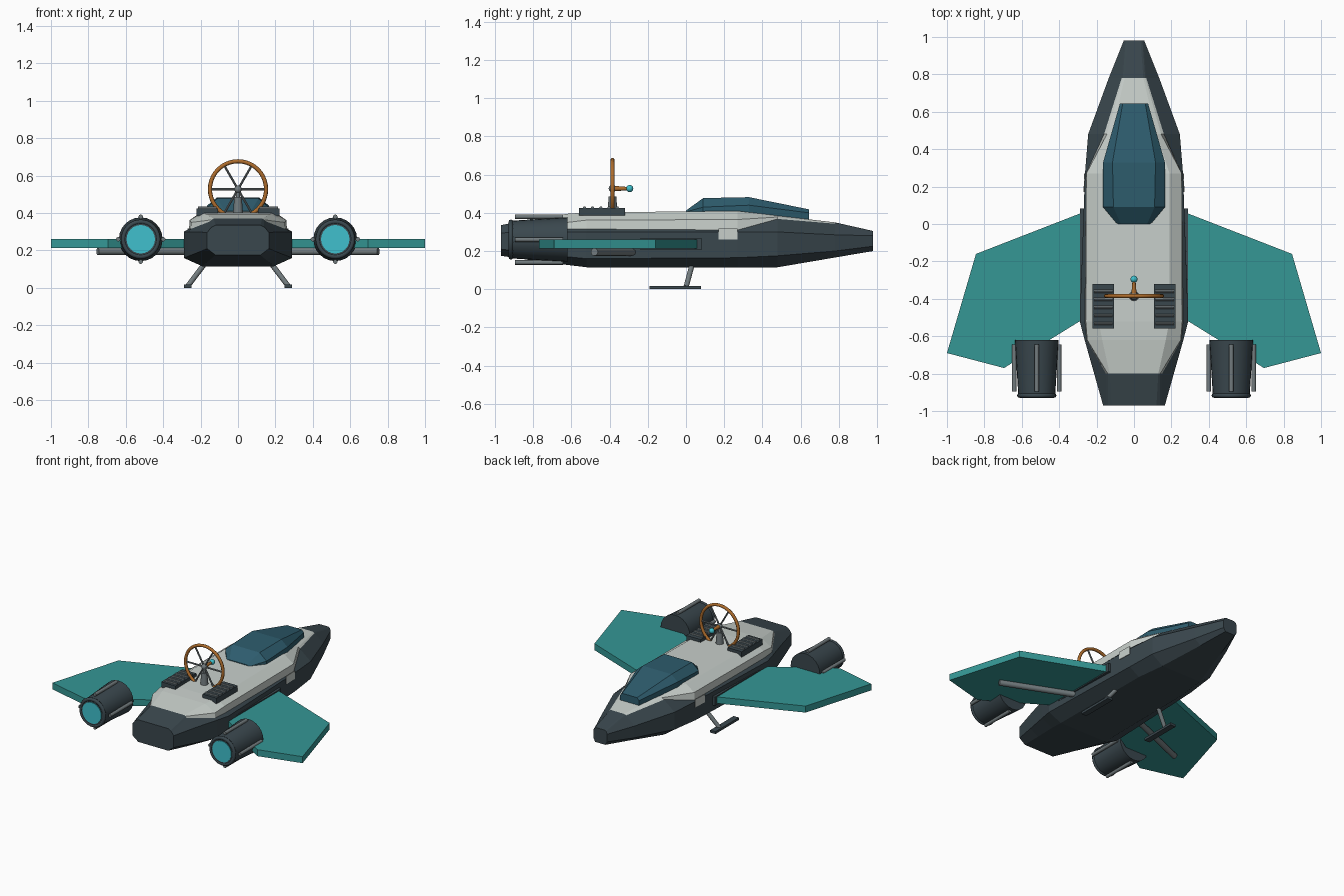
import bpy, bmesh, math
from mathutils import Vector

if "Cube" in bpy.data.objects:
    bpy.data.objects.remove(bpy.data.objects["Cube"])


def material(name, r, g, b):
    m = bpy.data.materials.new(name)
    m.diffuse_color = (r, g, b, 1)
    m.use_nodes = True
    m.node_tree.nodes["Principled BSDF"].inputs["Base Color"].default_value = m.diffuse_color
    return m


DARK = material("dark_slate", .042, .063, .075)
WHITE = material("pale_grey", .58, .63, .60)
GLASS = material("deep_blue", .027, .108, .155)
TEAL = material("teal", .035, .31, .30)
CYAN = material("cyan", .05, .53, .61)
BROWN = material("amber_brown", .42, .15, .025)
GREY = material("steel_grey", .17, .20, .21)


def finish(name, bm, mats, smooth=False):
    bmesh.ops.recalc_face_normals(bm, faces=bm.faces[:])
    me = bpy.data.meshes.new(name)
    bm.to_mesh(me)
    bm.free()
    ob = bpy.data.objects.new(name, me)
    bpy.context.collection.objects.link(ob)
    for m in mats:
        me.materials.append(m)
    if smooth:
        bpy.context.view_layer.objects.active = ob
        ob.select_set(True)
        bpy.ops.object.shade_smooth_by_angle(angle=math.radians(40))
        ob.select_set(False)
    return ob


def loft(name, sections, mats, rule=None):
    """Skin half sections (y, [(x, z) from top to bottom]) mirrored in x."""
    bm = bmesh.new()
    rings = []
    for y, half in sections:
        pts = half + [(-x, z) for x, z in reversed(half)]
        rings.append([bm.verts.new((x, y, z)) for x, z in pts])
    n = len(rings[0])
    for s, (a, b) in enumerate(zip(rings, rings[1:])):
        for i in range(n):
            j = (i + 1) % n
            f = bm.faces.new((a[i], a[j], b[j], b[i]))
            if rule:
                f.material_index = rule(s, i, n)
    bm.faces.new(rings[0])
    bm.faces.new(rings[-1])
    return finish(name, bm, mats)


def box(name, lo, hi, mat):
    bm = bmesh.new()
    bmesh.ops.create_cube(bm, size=1)
    for v in bm.verts:
        v.co = [lo[k] + (v.co[k] + .5) * (hi[k] - lo[k]) for k in range(3)]
    return finish(name, bm, [mat])


def rod(name, p, q, r1, r2, mat, sides=12):
    p, q = Vector(p), Vector(q)
    bm = bmesh.new()
    bmesh.ops.create_cone(bm, cap_ends=True, segments=sides, radius1=r1,
                          radius2=r2, depth=(q - p).length)
    rot = Vector((0, 0, 1)).rotation_difference(q - p)
    for v in bm.verts:
        v.co = rot @ v.co + (p + q) / 2
    return finish(name, bm, [mat], True)


def ball(name, c, r, mat):
    bm = bmesh.new()
    bmesh.ops.create_uvsphere(bm, u_segments=16, v_segments=10, radius=r)
    bmesh.ops.translate(bm, verts=bm.verts[:], vec=c)
    return finish(name, bm, [mat], True)


def ring(name, c, major, minor, mat):
    """Torus whose axis runs along y."""
    bpy.ops.mesh.primitive_torus_add(major_radius=major, minor_radius=minor,
                                     major_segments=40, minor_segments=8,
                                     location=c, rotation=(math.pi / 2, 0, 0))
    ob = bpy.context.object
    ob.name = name
    ob.data.materials.append(mat)
    bpy.ops.object.shade_smooth_by_angle(angle=math.radians(60))
    ob.select_set(False)


# Hull: deck edge, shoulder, waterline, side top, side bottom, keel edge
stations = [
    # y, deck x z, shoulder x z, waterline x z, side x top bottom, keel x z
    (-.97, .12, .335, .14, .325, .15, .315, .165, .295, .21, .12, .175),
    (-.80, .13, .37, .14, .364, .15, .355, .213, .30, .19, .15, .15),
    (-.62, .17, .395, .25, .35, .253, .315, .264, .30, .17, .18, .127),
    (-.52, .19, .402, .258, .362, .262, .315, .29, .30, .16, .19, .115),
    (.27, .19, .41, .255, .365, .256, .31, .262, .30, .165, .185, .115),
    (.48, .12, .385, .145, .378, .16, .368, .245, .30, .175, .16, .115),
    (.78, .05, .35, .06, .347, .066, .343, .135, .285, .20, .085, .166),
    (.98, .035, .305, .045, .30, .05, .295, .055, .28, .225, .04, .2)]
hull = []
for y, a, b, c, d, e, f, g, h, i, j, k in stations:
    hull.append((y, [(a, b), (c, d), (e, f), (g, h), (g, i), (j, k)]))
# White deck bands between tail and nose
loft("hull", hull, [DARK, WHITE],
     lambda s, i, n: int(1 <= s <= 5 and i in (0, 1, n - 3, n - 2, n - 1)))

# Canopy
loft("canopy", [
    (0, [(.07, .412), (.09, .405), (.09, .37)]),
    (.09, [(.11, .477), (.165, .43), (.165, .37)]),
    (.33, [(.115, .482), (.165, .44), (.165, .35)]),
    (.645, [(.06, .418), (.075, .40), (.075, .34)])], [GLASS])

for s in (1, -1):
    side = "right" if s > 0 else "left"

    # Side notch panel on the hull
    bm = bmesh.new()
    lo = [bm.verts.new((s * x, y, z)) for x, y, z in
          ((.266, .17, .26), (.262, .27, .26), (.262, .27, .318), (.266, .17, .318))]
    f = bm.faces.new(lo)
    out = bmesh.ops.extrude_face_region(bm, geom=[f])["geom"]
    bmesh.ops.translate(bm, vec=(s * .004, 0, 0),
                        verts=[v for v in out if isinstance(v, bmesh.types.BMVert)])
    finish(side + "_notch_panel", bm, [WHITE])

    # Wing slab and its root mount
    bm = bmesh.new()
    outline = [(.24, .075), (.845, -.16), (1, -.69), (.695, -.77), (.29, -.52), (.24, -.49)]
    f = bm.faces.new([bm.verts.new((s * x, y, .213)) for x, y in outline])
    out = bmesh.ops.extrude_face_region(bm, geom=[f])["geom"]
    bmesh.ops.translate(bm, vec=(0, 0, .047),
                        verts=[v for v in out if isinstance(v, bmesh.types.BMVert)])
    finish(side + "_wing", bm, [TEAL])
    xs = sorted((s * .25, s * .288))
    box(side + "_wing_mount", (xs[0], -.5, .205), (xs[1], .082, .268), DARK)

    # Spar beneath the wing
    rod(side + "_wing_spar", (s * .22, -.26, .195), (s * .75, -.48, .195), .02, .02, GREY)

    # Engine: tapered barrel, exhaust ring, glowing disc, four side tubes
    cx, cz = s * .52, .26
    rod(side + "_engine", (cx, -.62, cz), (cx, -.925, cz), .117, .098, DARK, 24)
    ring(side + "_exhaust_ring", (cx, -.917, cz), .093, .012, DARK)
    rod(side + "_exhaust_glow", (cx, -.92, cz), (cx, -.929, cz), .076, .076, CYAN, 24)
    for k in range(4):
        dx, dz = math.cos(k * math.pi / 2) * .12, math.sin(k * math.pi / 2) * .12
        rod(side + "_engine_tube", (cx + dx, -.645, cz + dz),
            (cx + dx, -.895, cz + dz), .012, .012, GREY, 10)

    # Landing skid
    rod(side + "_skid_leg", (s * .17, .035, .14), (s * .268, 0, .01), .014, .014, GREY)
    xs = sorted((s * .248, s * .29))
    box(side + "_skid_foot", (xs[0], -.19, 0), (xs[1], .078, .017), DARK)

    # Deck pad with slats
    xs = sorted((s * .108, s * .222))
    box(side + "_deck_pad", (xs[0], -.56, .385), (xs[1], -.32, .425), DARK)
    for k in range(5):
        y = -.36 - .043 * k
        rod(side + "_pad_slat", (s * .115, y, .425), (s * .215, y, .425), .009, .009, GREY, 8)

# Steering wheel on its pedestal
cy, cz = -.385, .527
ring("steering_rim", (0, cy, cz), .15, .011, BROWN)
for k in range(6):
    a = k * math.pi / 3
    rod("wheel_spoke", (0, cy, cz), (.15 * math.cos(a), cy, cz + .15 * math.sin(a)),
        .006, .006, GREY, 8)
ball("wheel_hub", (0, cy, cz), .02, GREY)
rod("wheel_pedestal", (0, cy, .395), (0, cy, .485), .027, .02, GREY)
rod("pedestal_neck", (0, cy, .48), (0, cy, cz), .01, .01, GREY)
rod("knob_shaft", (0, cy, cz), (0, -.3, cz), .015, .008, BROWN)
ball("shaft_knob", (0, -.295, cz), .019, CYAN)
